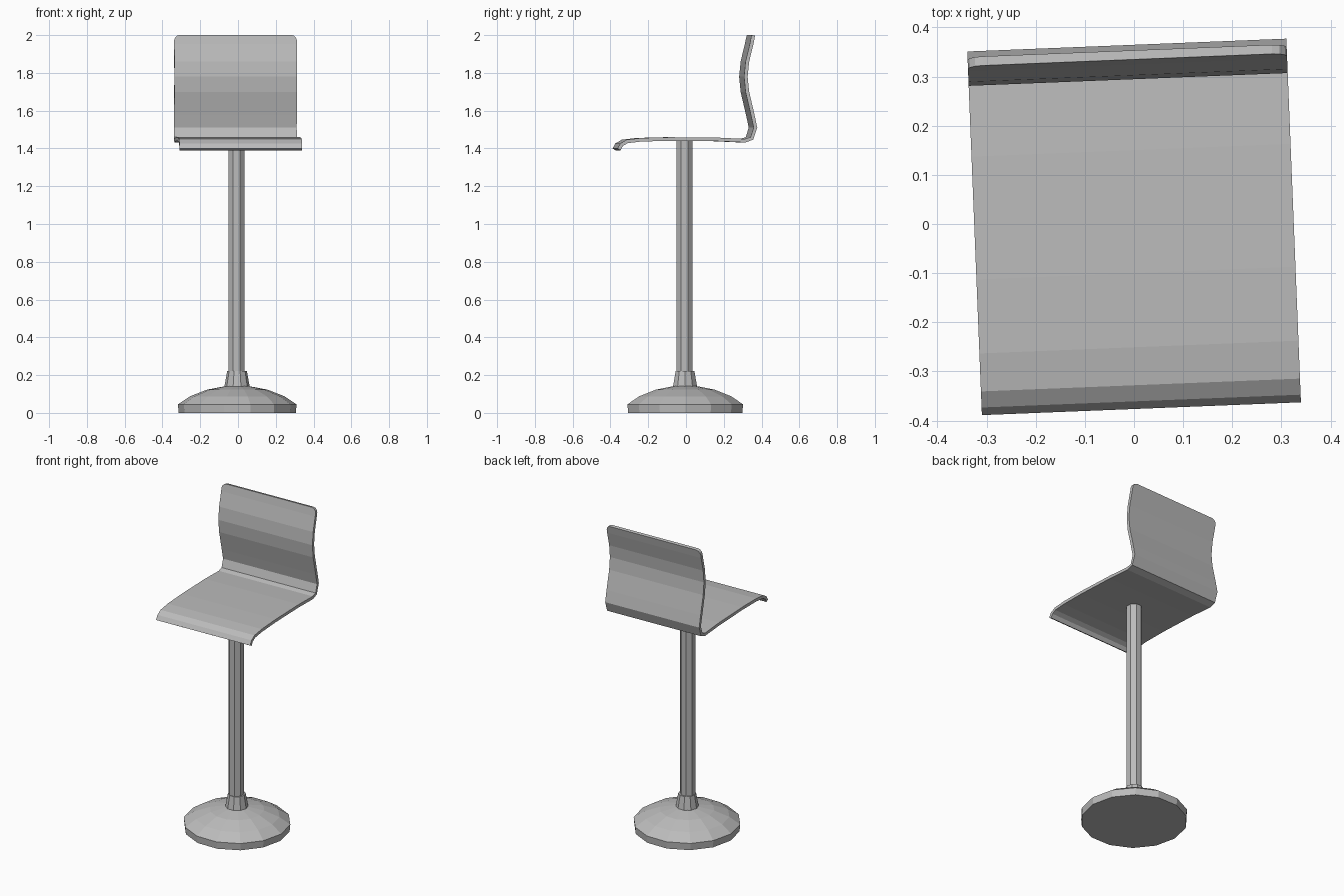
import bpy, bmesh, math
from mathutils import Vector

cube = bpy.data.objects.get("Cube")
if cube:
    bpy.data.objects.remove(cube, do_unlink=True)

grey = bpy.data.materials.new("plain_grey")
grey.use_nodes = True
colour = (0.5, 0.5, 0.5, 1)
grey.diffuse_color = colour
grey.node_tree.nodes["Principled BSDF"].inputs["Base Color"].default_value = colour


def finish(name, bm):
    bmesh.ops.recalc_face_normals(bm, faces=bm.faces)
    mesh = bpy.data.meshes.new(name)
    bm.to_mesh(mesh)
    bm.free()
    mesh.materials.append(grey)
    obj = bpy.data.objects.new(name, mesh)
    bpy.context.collection.objects.link(obj)
    return obj


def turned(name, profile, sides, centre, start=0.0):
    """Closed faceted solid from (radius, height) rings."""
    bm = bmesh.new()
    rings = []
    for r, z in profile:
        angles = [start + math.tau * i / sides for i in range(sides)]
        rings.append([bm.verts.new((centre + r * math.cos(a), centre + r * math.sin(a), z))
                      for a in angles])
    for low, high in zip(rings, rings[1:]):
        for i in range(sides):
            j = (i + 1) % sides
            bm.faces.new((low[i], low[j], high[j], high[i]))
    bm.faces.new(rings[0][::-1])
    bm.faces.new(rings[-1])
    return finish(name, bm)


# Pedestal: domed foot, tapered collar, slim column
turned("base", [(0.31, 0), (0.314, 0.045), (0.25, 0.088), (0.16, 0.123), (0.06, 0.142)],
       14, -0.004)
turned("collar", [(0.068, 0.13), (0.066, 0.145), (0.052, 0.222)], 10, -0.005)
turned("column", [(0.046, 0.2), (0.046, 1.445)], 8, -0.008, math.pi / 8)

# One bent sheet makes the seat and backrest: (y, z) from front lip to top edge
profile = [(-0.368, 1.395), (-0.354, 1.42), (-0.325, 1.437), (-0.25, 1.446),
           (-0.1, 1.45), (0.15, 1.448), (0.3, 1.441), (0.336, 1.453),
           (0.355, 1.51), (0.34, 1.58), (0.312, 1.7), (0.304, 1.78),
           (0.312, 1.86), (0.334, 1.95), (0.344, 1.999)]
half_width = 0.325
bm = bmesh.new()
rows = [[bm.verts.new((s * half_width, y, z)) for s in (-1, 1)] for y, z in profile]
for a, b in zip(rows, rows[1:]):
    bm.faces.new((a[0], a[1], b[1], b[0]))
bmesh.ops.bevel(bm, geom=rows[-1], offset=0.03, segments=3, profile=0.5, affect='VERTICES')
shell = finish("seat_and_backrest", bm)
solid = shell.modifiers.new("thickness", 'SOLIDIFY')
solid.thickness = 0.019
solid.offset = 0

# Arched opening between the seat and the backrest
bm = bmesh.new()
bmesh.ops.create_cone(bm, cap_ends=True, segments=32, radius1=1, radius2=1, depth=1)
for v in bm.verts:
    x, y, z = v.co
    v.co = Vector((0.26 * x, 0.383 + 0.135 * z, 1.44 + 0.08 * y))
cutter = finish("opening_cutter", bm)
cutter.hide_render = True
cut = shell.modifiers.new("opening", 'BOOLEAN')
cut.operation = 'DIFFERENCE'
cut.solver = 'EXACT'
cut.object = cutter
bpy.context.view_layer.objects.active = shell
for name in ("thickness", "opening"):
    bpy.ops.object.modifier_apply(modifier=name)
bpy.data.objects.remove(cutter, do_unlink=True)

# The seat is swivelled slightly on its column
shell.rotation_euler.z = math.radians(2.3)
